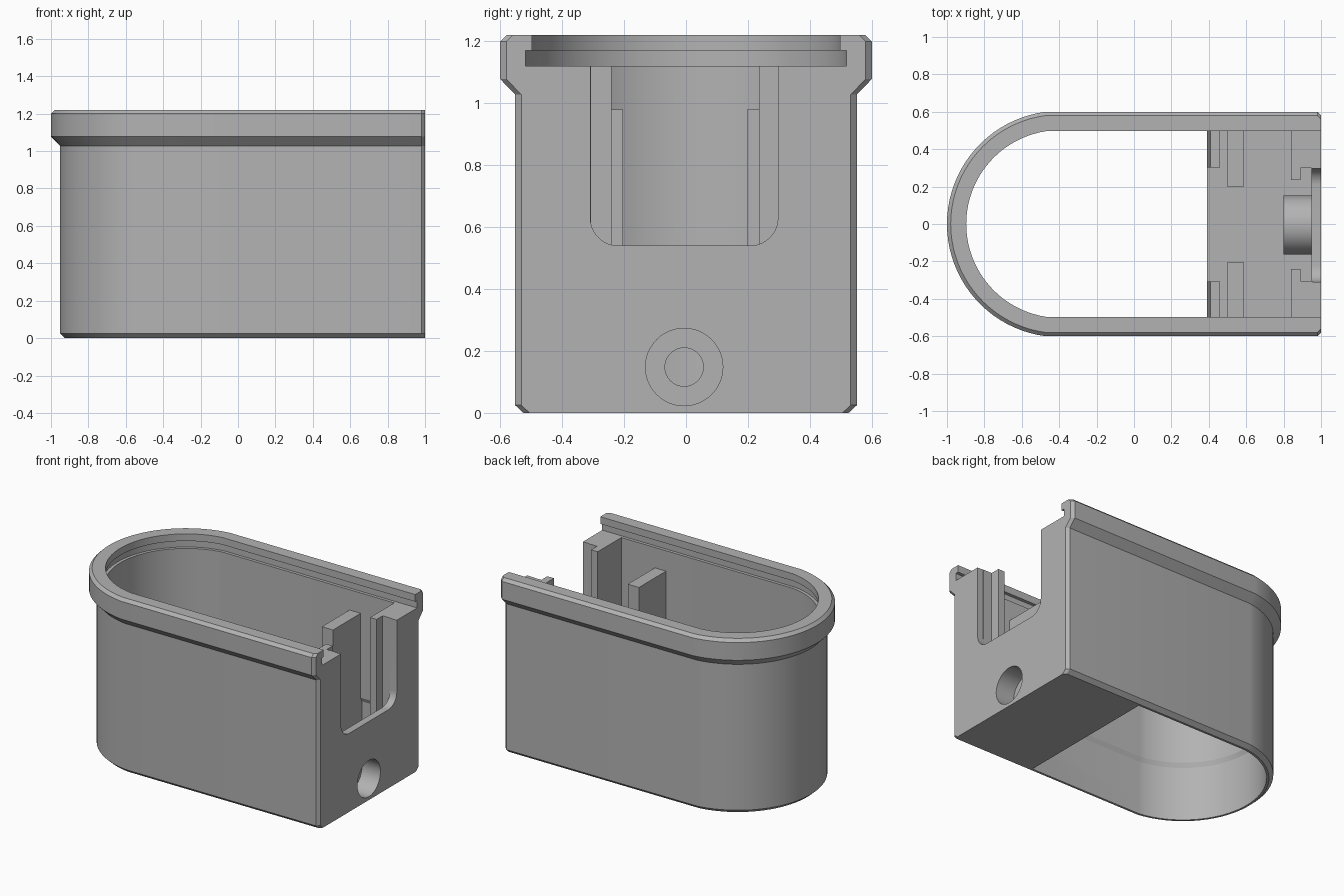
import bpy, bmesh, math
from mathutils import Matrix

if "Cube" in bpy.data.objects:
    bpy.data.objects.remove(bpy.data.objects["Cube"], do_unlink=True)

GREY = bpy.data.materials.new("plain_grey")
GREY.use_nodes = True
GREY.diffuse_color = (0.45, 0.45, 0.45, 1)
GREY.node_tree.nodes["Principled BSDF"].inputs["Base Color"].default_value = GREY.diffuse_color

ARC_X = -0.395   # centre of the rounded end


def make(name, bm):
    bmesh.ops.recalc_face_normals(bm, faces=bm.faces)
    mesh = bpy.data.meshes.new(name)
    bm.to_mesh(mesh)
    bm.free()
    mesh.materials.append(GREY)
    ob = bpy.data.objects.new(name, mesh)
    bpy.context.collection.objects.link(ob)
    return ob


def outline(w, end, chamfer=0.0, steps=40):
    """D-shaped outline: one round end, one square end."""
    r = w + 0.005
    a = math.asin(w / r)
    pts = [(end, -w + chamfer), (end, w - chamfer)]
    if chamfer:
        pts.append((end - chamfer, w))
    for i in range(steps + 1):
        t = math.pi - a + 2 * a * i / steps
        pts.append((ARC_X + r * math.cos(t), r * math.sin(t)))
    if chamfer:
        pts.append((end - chamfer, -w))
    return pts


def loft(name, levels, end, chamfer=0.0):
    """Stack D outlines given as (height, half width)."""
    bm = bmesh.new()
    rings = [[bm.verts.new((x, y, z)) for x, y in outline(w, end, chamfer)]
             for z, w in levels]
    n = len(rings[0])
    for lo, hi in zip(rings, rings[1:]):
        for i in range(n):
            j = (i + 1) % n
            bm.faces.new((lo[i], lo[j], hi[j], hi[i]))
    bm.faces.new(rings[0])
    bm.faces.new(rings[-1])
    return make(name, bm)


def extrude_x(name, pts, x0, x1):
    bm = bmesh.new()
    face = bm.faces.new([bm.verts.new((x0, y, z)) for y, z in pts])
    new = bmesh.ops.extrude_face_region(bm, geom=[face])["geom"]
    bmesh.ops.translate(bm, vec=(x1 - x0, 0, 0),
                        verts=[v for v in new if isinstance(v, bmesh.types.BMVert)])
    return make(name, bm)


def disc(y, z, r, n=48):
    return [(y + r * math.cos(2 * math.pi * i / n), z + r * math.sin(2 * math.pi * i / n))
            for i in range(n)]


def box(name, x, y, z, lean=0.0):
    """Box from ranges; lean pulls in the top edge on the -x side."""
    bm = bmesh.new()
    bmesh.ops.create_cube(bm, size=1)
    for v in bm.verts:
        px, py, pz = (r[int(c > 0)] for r, c in zip((x, y, z), v.co))
        if v.co.z > 0 and v.co.x < 0:
            px += lean
        v.co = (px, py, pz)
    return make(name, bm)


def cut(ob, cutter):
    mod = ob.modifiers.new("cut", "BOOLEAN")
    mod.operation, mod.solver, mod.object = "DIFFERENCE", "EXACT", cutter
    bpy.context.view_layer.objects.active = ob
    bpy.ops.object.modifier_apply(modifier=mod.name)


def smooth(ob):
    bpy.ops.object.select_all(action="DESELECT")
    ob.select_set(True)
    bpy.context.view_layer.objects.active = ob
    bpy.ops.object.shade_smooth_by_angle(angle=math.radians(20))


# Housing shell with flared rim
shell = loft("housing_shell", [(0, 0.525), (0.025, 0.552), (1.028, 0.552), (1.078, 0.6),
                               (1.2, 0.6), (1.22, 0.58)], 1.0, 0.02)

# Main cavity, open bottom, lid groove and top opening
cutters = [
    loft("cavity_cutter", [(0.04, 0.51), (0.37, 0.51), (0.4, 0.497), (1.14, 0.497)], 0.95),
    loft("bottom_cutter", [(-0.1, 0.51), (0.1, 0.51)], 0.39),
    loft("lid_groove_cutter", [(1.12, 0.518), (1.17, 0.518), (1.171, 0.497), (1.3, 0.497)], 1.1),
]

# Round-cornered slot in the end wall
R, HALF, LOW, SHIFT = 0.09, 0.303, 0.54, -0.006
corner = [(HALF - R + R * math.sin(t), LOW + R - R * math.cos(t))
          for t in (math.pi / 2 * i / 10 for i in range(11))]
right = corner + [(HALF, 1.2)]
slot = right + [(-y, z) for y, z in reversed(right)]
cutters.append(extrude_x("slot_cutter", [(y + SHIFT, z) for y, z in slot], 0.92, 1.1))

# Cable boss inside the end wall, with a stepped bore
HY, HZ = -0.006, 0.148
boss = extrude_x("cable_boss", [(y, max(z, 0.021)) for y, z in disc(HY, HZ, 0.158)], 0.8, 0.97)
bores = [extrude_x("wide_bore_cutter", disc(HY, HZ, 0.125), 0.86, 1.1),
         extrude_x("narrow_bore_cutter", disc(HY, HZ, 0.062), 0.7, 1.1)]

for c in cutters + bores:
    cut(shell, c)
for c in bores:
    cut(boss, c)
for c in cutters + bores:
    bpy.data.objects.remove(c, do_unlink=True)
smooth(shell)
smooth(boss)

# Guide posts on both side walls
for side, s in (("left", 1), ("right", -1)):
    def post(name, x, inner, top, lean=0.0):
        y = sorted((s * inner + SHIFT / 2, s * 0.515))
        box(f"{side}_{name}", x, y, (0.03, top), lean)

    post("low_panel_rib", (0.39, 0.46), 0.305, 0.54, 0.02)
    post("tall_panel_rib", (0.5, 0.585), 0.2, 0.98)
    post("end_post", (0.84, 0.89), 0.238, 1.12)
    post("end_wall_guide", (0.89, 0.955), 0.303, 1.12)
